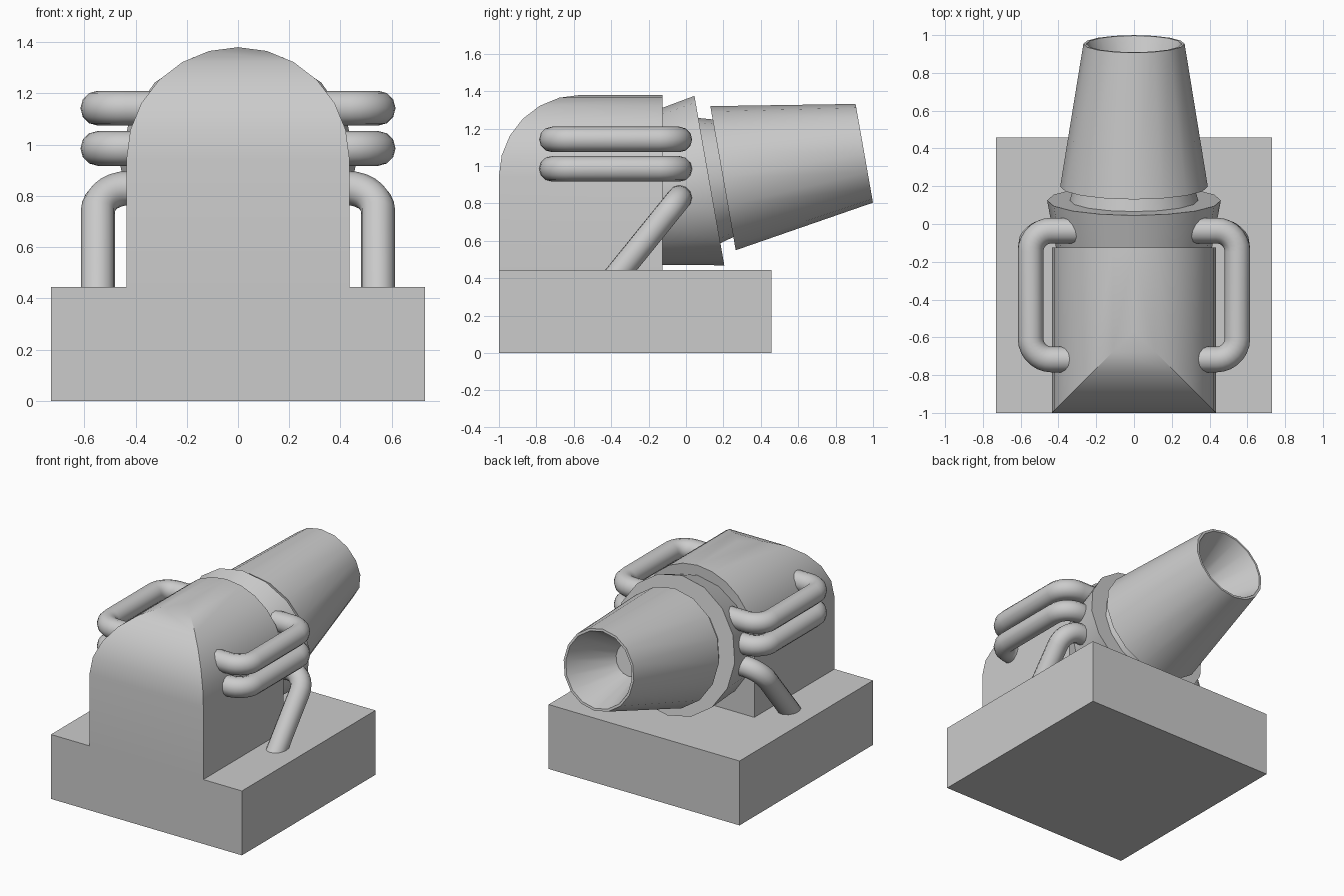
import bpy, bmesh, math
from mathutils import Vector, Matrix

if "Cube" in bpy.data.objects:
    bpy.data.objects.remove(bpy.data.objects["Cube"])


def add_object(name, bm, angle=None):
    bmesh.ops.recalc_face_normals(bm, faces=bm.faces)
    me = bpy.data.meshes.new(name)
    bm.to_mesh(me)
    bm.free()
    ob = bpy.data.objects.new(name, me)
    bpy.context.collection.objects.link(ob)
    if angle:
        smooth(ob, angle)
    return ob


def smooth(ob, angle):
    bpy.ops.object.select_all(action='DESELECT')
    ob.select_set(True)
    bpy.context.view_layer.objects.active = ob
    bpy.ops.object.shade_smooth_by_angle(angle=math.radians(angle))


def lathe(name, profile, matrix, n=16):
    # profile of (radius, height), closed on the axis at both ends
    bm = bmesh.new()
    vs = [bm.verts.new((r, 0, h)) for r, h in profile]
    es = [bm.edges.new(p) for p in zip(vs, vs[1:])]
    bmesh.ops.spin(bm, geom=vs + es, cent=(0, 0, 0), axis=(0, 0, 1),
                   angle=math.tau, steps=n, use_duplicate=False)
    bmesh.ops.remove_doubles(bm, verts=bm.verts, dist=1e-4)
    bm.transform(matrix)
    return add_object(name, bm, 30)


def rounded_path(points, radius, steps=7):
    pts = [Vector(p) for p in points]
    out = [pts[0]]
    for a, b, c in zip(pts, pts[1:], pts[2:]):
        u, v = (a - b).normalized(), (c - b).normalized()
        half = u.angle(v) / 2
        centre = b + (u + v).normalized() * radius / math.sin(half)
        start = b + u * radius / math.tan(half)
        end = b + v * radius / math.tan(half)
        d0, d1 = (start - centre).normalized(), (end - centre).normalized()
        for i in range(steps + 1):
            out.append(centre + d0.slerp(d1, i / steps) * radius)
    return out + [pts[-1]]


def pipe(name, points, radius, bend):
    path = rounded_path(points, bend)
    cu = bpy.data.curves.new(name, 'CURVE')
    cu.dimensions = '3D'
    cu.bevel_depth = radius
    cu.bevel_resolution = 4
    cu.use_fill_caps = True
    sp = cu.splines.new('POLY')
    sp.points.add(len(path) - 1)
    for p, co in zip(sp.points, path):
        p.co = (*co, 1)
    ob = bpy.data.objects.new(name, cu)
    bpy.context.collection.objects.link(ob)
    bpy.ops.object.select_all(action='DESELECT')
    ob.select_set(True)
    bpy.context.view_layer.objects.active = ob
    bpy.ops.object.convert(target='MESH')
    smooth(bpy.context.view_layer.objects.active, 40)


# base slab
bm = bmesh.new()
bmesh.ops.create_cube(bm, size=1, matrix=Matrix.Translation((0, -0.271, 0.2225))
                      @ Matrix.Diagonal((1.46, 1.458, 0.445, 1)))
add_object("base", bm)

# arched housing whose front rolls over with the same radius as the arch
R, ZC, BACK = 0.435, 0.945, -0.125
bm = bmesh.new()
arch = [(R, 0.445, -1)]
for i in range(7):
    t = math.radians(15 * i)
    arch.append((R * math.cos(t), ZC + R * math.sin(t), -1 + R - R * math.cos(t)))
front, back = {}, {}
last = len(arch) - 1
for i, (x, z, y) in enumerate(arch):
    for s in (1, -1):
        if i == last and s == -1:
            front[i, s], back[i, s] = front[i, 1], back[i, 1]
            continue
        front[i, s] = bm.verts.new((s * x, y, z))
        back[i, s] = bm.verts.new((s * x, BACK, z))
for i in range(last):
    strips = [[d[i, 1], d[i + 1, 1], d[i + 1, -1], d[i, -1]] for d in (front, back)]
    strips += [[front[i, s], front[i + 1, s], back[i + 1, s], back[i, s]] for s in (1, -1)]
    for f in strips:
        bm.faces.new(list(dict.fromkeys(f)))
bm.faces.new([front[0, 1], front[0, -1], back[0, -1], back[0, 1]])
add_object("housing", bm, 31)

# collar, neck and hollow barrel on an axis tilted up 10 degrees
axis = Matrix.Translation((0, 0.125, 0.922)) @ Matrix.Rotation(math.radians(-80), 4, 'X')
lathe("collar", [(0, -0.4), (0.386, -0.4), (0.46, 0), (0, 0)], axis)
lathe("neck", [(0, -0.05), (0.354, -0.05), (0.312, 0.1), (0, 0.1)], axis)
lathe("barrel", [(0, 0.074), (0.391, 0.074), (0.268, 0.841), (0.252, 0.841),
                 (0.11, 0.488), (0, 0.488)], axis)

# side pipes: two horizontal loops and one slanted strut on each side
for s, side in ((1, "right"), (-1, "left")):
    X = s * 0.547
    for z, level in ((1.142, "upper"), (0.985, "middle")):
        pipe(f"{level}_pipe_{side}",
             [(s * 0.25, -0.717, z), (X, -0.717, z), (X, -0.035, z), (s * 0.25, -0.035, z)],
             0.068, 0.11)
    pipe(f"lower_pipe_{side}",
         [(s * 0.25, -0.035, 0.83), (X, -0.035, 0.83), (X, -0.395, 0.385)], 0.067, 0.12)
